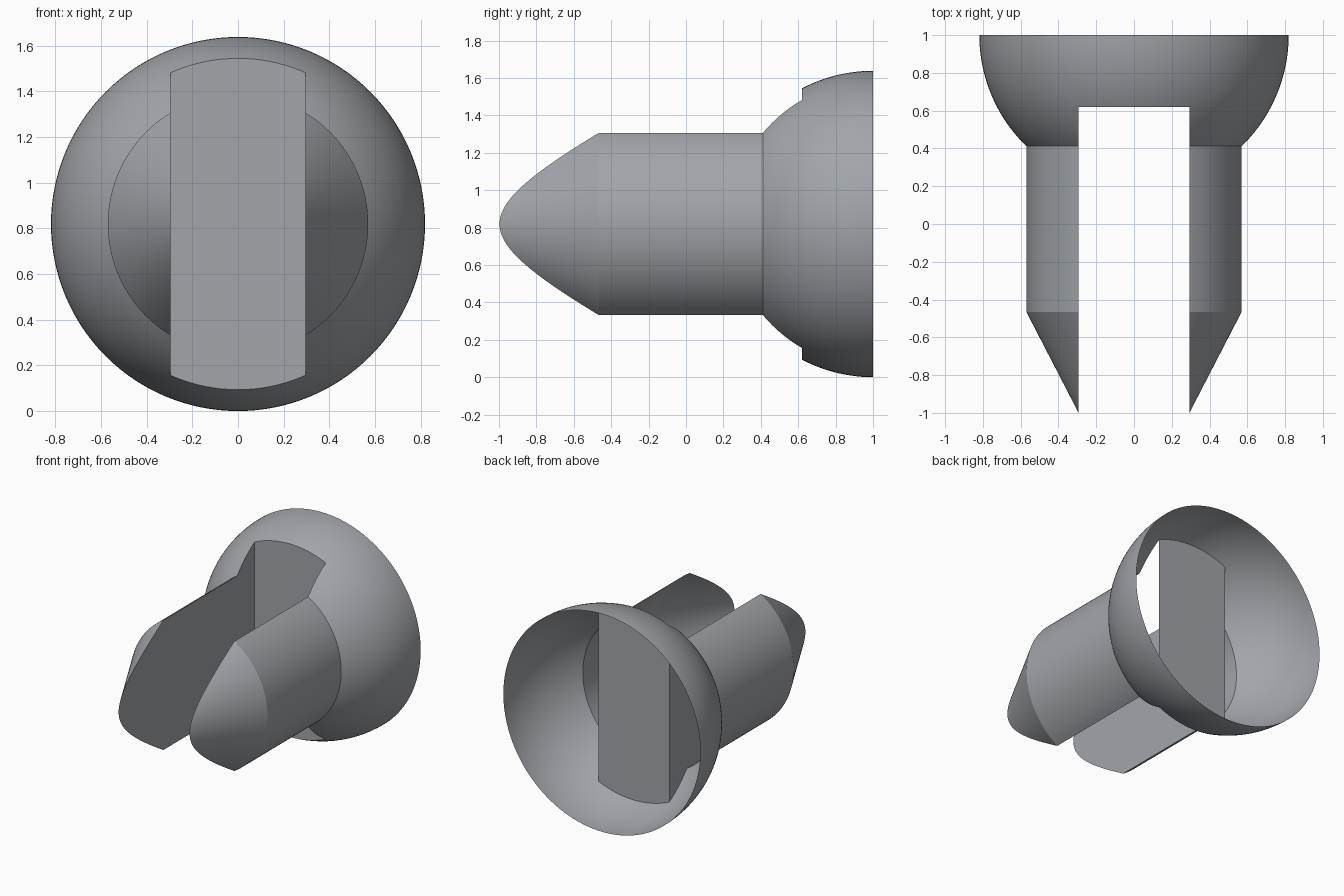
import bpy, bmesh, math
from mathutils import Vector, Matrix

cube = bpy.data.objects.get("Cube")
if cube:
    bpy.data.objects.remove(cube, do_unlink=True)

R = 0.819        # dome radius, also the height of the axis
PRONG = 0.57     # prong radius
SLOT = 0.295     # half width of the slot
END = 0.62       # depth at which the slot stops
SEGMENTS = 128
EPS = 1e-4

grey = bpy.data.materials.new("cool_grey")
grey.use_nodes = True
colour = (0.36, 0.375, 0.4, 1)
grey.diffuse_color = colour
grey.node_tree.nodes["Principled BSDF"].inputs["Base Color"].default_value = colour


def add_object(name, bm):
    mesh = bpy.data.meshes.new(name)
    bm.to_mesh(mesh)
    bm.free()
    obj = bpy.data.objects.new(name, mesh)
    obj.location.z = R
    mesh.materials.append(grey)
    bpy.context.collection.objects.link(obj)
    return obj


def add_plate(name, points):
    """Flat plate from an outline in order."""
    bm = bmesh.new()
    bm.faces.new([bm.verts.new(p) for p in points])
    return add_object(name, bm)


# Profile (radius, y): open dome, prong cylinder, cone
a_end = math.acos(PRONG / R)
profile = [(R * math.cos(a_end * i / 20), 1 - R * math.sin(a_end * i / 20)) for i in range(21)]
profile += [(PRONG, -0.465), (SLOT * 0.9, -1.054)]

# Revolved shell with a slot cut through the prongs and the dome
bm = bmesh.new()
verts = [bm.verts.new((r, y, 0)) for r, y in profile]
edges = [bm.edges.new(pair) for pair in zip(verts, verts[1:])]
bmesh.ops.spin(bm, geom=verts + edges, cent=(0, 0, 0), axis=(0, 1, 0),
               angle=math.tau, steps=SEGMENTS)
bmesh.ops.remove_doubles(bm, verts=bm.verts, dist=EPS)
for point, normal in (((SLOT, 0, 0), (1, 0, 0)), ((-SLOT, 0, 0), (1, 0, 0)), ((0, END, 0), (0, 1, 0))):
    bmesh.ops.bisect_plane(bm, geom=bm.verts[:] + bm.edges[:] + bm.faces[:],
                           plane_co=point, plane_no=normal, dist=1e-5)
cut = []
for f in bm.faces:
    c = f.calc_center_median()
    if abs(c.x) < SLOT and c.y < END:
        cut.append(f)
bmesh.ops.delete(bm, geom=cut, context='FACES')
for f in bm.faces:
    c = f.calc_center_median()
    if f.normal.dot(Vector((c.x, 0, c.z))) < 0:
        f.normal_flip()

# Outlines of the slot, taken from the cut edges
side = [v.co.copy() for v in bm.verts if abs(v.co.x + SLOT) < EPS and v.co.y < END + EPS]
side.sort(key=lambda p: math.atan2(p.z, p.y))
end = [v.co.copy() for v in bm.verts if abs(v.co.y - END) < EPS and abs(v.co.x) < SLOT + EPS]
end.sort(key=lambda p: math.atan2(p.z, p.x))
shell = add_object("slotted_shell", bm)
add_plate("right_slot_wall", side)
add_plate("slot_end", end)

# Smooth the revolved surface, keeping the creases
bpy.ops.object.select_all(action='DESELECT')
bpy.context.view_layer.objects.active = shell
shell.select_set(True)
bpy.ops.object.shade_smooth_by_angle(angle=math.radians(20))
